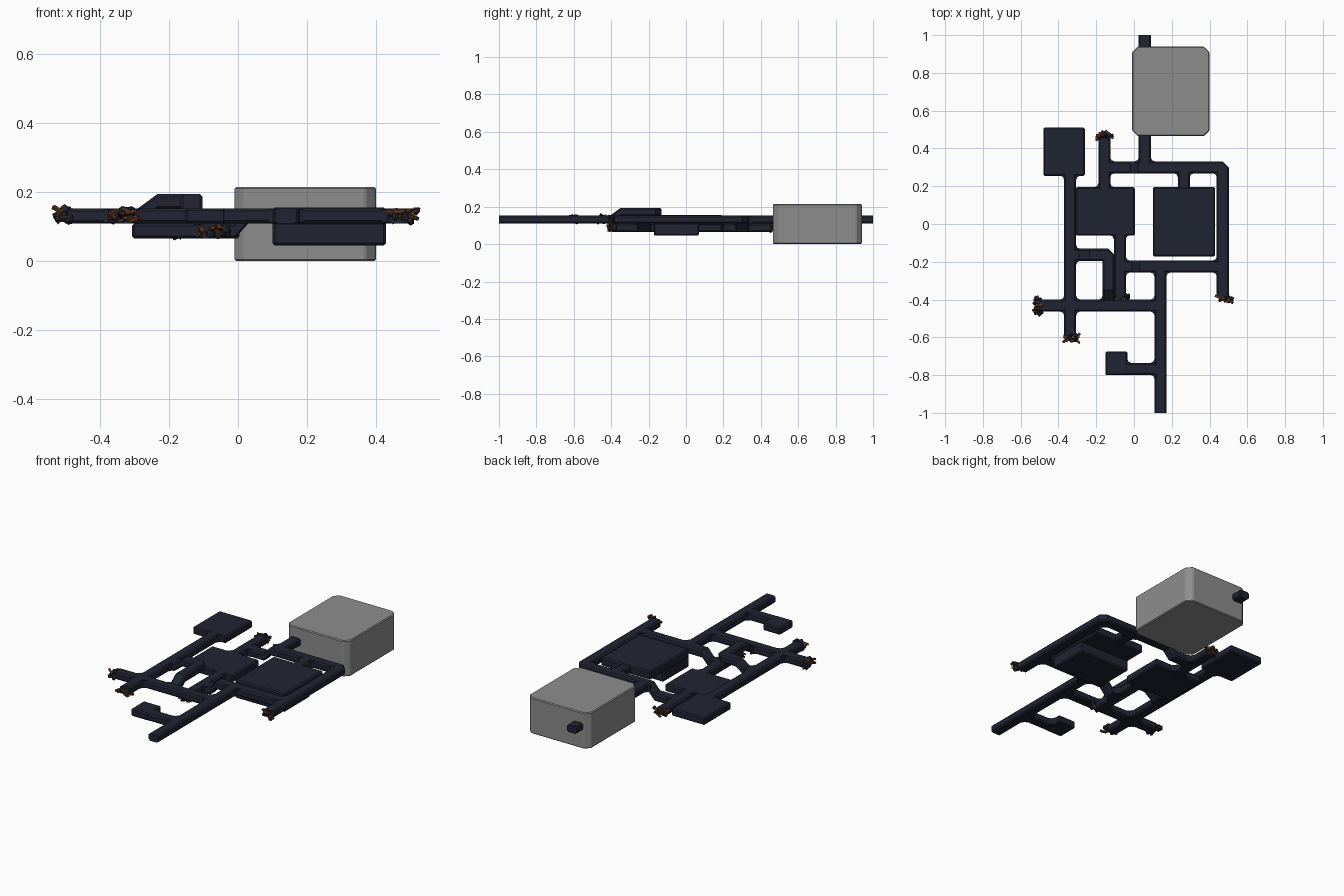
import bpy, bmesh, math, random
from mathutils import Vector, Matrix, Euler

if "Cube" in bpy.data.objects:
    bpy.data.objects.remove(bpy.data.objects["Cube"])

random.seed(4)
W, H, C = 0.032, 0.022, 0.008          # tunnel half width, half height, chamfer
UP, LOW, HIGH = 0.131, 0.087, 0.172    # centre heights of the three levels


def material(name, rgb):
    m = bpy.data.materials.new(name)
    m.diffuse_color = (*rgb, 1)
    m.use_nodes = True
    m.node_tree.nodes["Principled BSDF"].inputs["Base Color"].default_value = m.diffuse_color
    return m


NAVY = material("dark_stone", (0.015, 0.017, 0.032))
BROWN = material("brown_timber", (0.10, 0.035, 0.012))
GREY = material("grey", (0.27, 0.27, 0.27))


def finish(bm, name, mat, bevel=0):
    bmesh.ops.recalc_face_normals(bm, faces=bm.faces)
    me = bpy.data.meshes.new(name)
    bm.to_mesh(me)
    bm.free()
    ob = bpy.data.objects.new(name, me)
    bpy.context.collection.objects.link(ob)
    me.materials.append(mat)
    if bevel:
        b = ob.modifiers.new("bevel", 'BEVEL')
        b.width, b.segments = bevel, 1
    return ob


def add_box(bm, x0, x1, y0, y1, z0, z1):
    m = Matrix.Translation(((x0 + x1) / 2, (y0 + y1) / 2, (z0 + z1) / 2))
    m = m @ Matrix.Diagonal((x1 - x0, y1 - y0, z1 - z0, 1))
    return bmesh.ops.create_cube(bm, size=1, matrix=m)['verts']


def room(name, *size):
    bm = bmesh.new()
    add_box(bm, *size)
    return finish(bm, name, NAVY, 0.007)


def add_prism(bm, pts, z0, z1):
    face = bm.faces.new([bm.verts.new((x, y, z0)) for x, y in pts])
    ext = bmesh.ops.extrude_face_region(bm, geom=[face])['geom']
    for v in ext:
        if isinstance(v, bmesh.types.BMVert):
            v.co.z = z1


def tunnel(name, path):
    """Sweep a chamfered section along a path, keeping the sides upright."""
    pts = [Vector(p) for p in path]
    section = [(W - C, H), (W, H - C), (W, C - H), (W - C, -H),
               (C - W, -H), (-W, C - H), (-W, H - C), (C - W, H)]
    bm, rings = bmesh.new(), []
    for i, p in enumerate(pts):
        d1 = (p - pts[max(i - 1, 0)]).to_2d() if i else (pts[1] - p).to_2d()
        d2 = (pts[i + 1] - p).to_2d() if i < len(pts) - 1 else d1
        d1, d2 = d1.normalized(), d2.normalized()
        d = (d1 + d2).normalized()
        side = Vector((d.y, -d.x, 0)) / d.dot(d1)
        rings.append([bm.verts.new(p + side * s + Vector((0, 0, h))) for s, h in section])
    for a, b in zip(rings, rings[1:]):
        for k in range(8):
            bm.faces.new((a[k], a[(k + 1) % 8], b[(k + 1) % 8], b[k]))
    bm.faces.new(rings[0])
    bm.faces.new(rings[-1])
    return finish(bm, name, NAVY)


# Large block at the entrance
bm = bmesh.new()
vs = add_box(bm, -0.01, 0.40, 0.465, 0.94, 0, 0.215)
upright = [e for e in bm.edges if abs(e.verts[0].co.z - e.verts[1].co.z) > 0.1]
bmesh.ops.bevel(bm, geom=upright, offset=0.03, segments=1, affect='EDGES')
finish(bm, "entrance_block", GREY, 0.005)

# Upper level corridors
tunnel("north_entry", [(0.057, 1, UP), (0.057, 0.30, UP)])
tunnel("ring_corridor", [(-0.157, 0.30, LOW), (-0.02, 0.30, LOW), (0.02, 0.30, UP),
                         (0.455, 0.30, UP), (0.47, 0.285, UP), (0.47, -0.385, UP)])
tunnel("middle_corridor", [(-0.075, -0.225, LOW), (-0.01, -0.225, LOW),
                           (0.03, -0.225, UP), (0.47, -0.225, UP)])
tunnel("south_corridor", [(0.14, -0.225, UP), (0.14, -1, UP)])
tunnel("west_corridor", [(-0.338, 0.30, UP), (-0.338, -0.59, UP)])
tunnel("cross_corridor", [(-0.495, -0.432, UP), (0.14, -0.432, UP)])
tunnel("side_passage", [(0.14, -0.767, UP), (-0.09, -0.767, UP)])
tunnel("east_room_link", [(0.264, 0.30, UP), (0.264, 0.15, UP)])

# Raised bridge with ramps
tunnel("raised_bridge", [(-0.338, -0.163, UP), (-0.29, -0.163, UP), (-0.235, -0.163, HIGH),
                         (-0.148, -0.163, HIGH), (-0.135, -0.176, HIGH),
                         (-0.135, -0.35, HIGH), (-0.135, -0.405, UP), (-0.135, -0.432, UP)])

# Lower level corridors
tunnel("lower_north_corridor", [(-0.157, 0.455, LOW), (-0.157, 0.15, LOW)])
tunnel("lower_south_corridor", [(-0.075, 0.0, LOW), (-0.075, -0.395, LOW)])

# Rooms
room("northwest_room", -0.48, -0.26, 0.255, 0.51, UP - H, UP + H)
room("west_room", -0.308, 0.005, -0.062, 0.195, LOW - H, LOW + H)
room("small_room", -0.152, -0.035, -0.80, -0.675, UP - H, UP + H)
room("east_room", 0.10, 0.43, -0.172, 0.195, 0.105, UP + H + 0.002)
room("east_room_pit", 0.10, 0.43, -0.172, 0.07, 0.045, 0.115)

# Corner fillets at junctions: centre, level and filled quadrants
QUAD = {"NE": (1, 1), "NW": (-1, 1), "SE": (1, -1), "SW": (-1, -1)}
JUNCTIONS = [
    (0.057, 0.30, UP, "NE NW"), (0.264, 0.30, UP, "SE SW"), (0.47, 0.30, UP, "SW"),
    (0.47, -0.225, UP, "NW SW"), (0.14, -0.225, UP, "SE SW"), (0.14, -0.432, UP, "NW SW"),
    (-0.338, -0.432, UP, "NE NW SE SW"), (-0.338, -0.163, UP, "NE SE"),
    (-0.135, -0.432, UP, "NW NE"), (-0.338, 0.287, UP, "SW SE"),
    (0.14, -0.767, UP, "NW SW"), (-0.067, -0.767, UP, "NE"),
    (-0.157, 0.30, LOW, "NE SE"), (-0.157, 0.163, LOW, "NW NE"),
    (-0.075, -0.028, LOW, "SW SE"), (-0.075, -0.225, LOW, "NE SE")]
bm = bmesh.new()
for x, y, z, quads in JUNCTIONS:
    for q in quads.split():
        sx, sy = QUAD[q]
        inn, mid, out = W - C, W + 0.006, W + 0.02
        add_prism(bm, [(x + sx * a, y + sy * b) for a, b in
                       ((inn, inn), (out, inn), (out, W), (mid, mid), (W, out), (inn, out))],
                  z - H + 0.003, z + H - 0.003)
finish(bm, "junction_fillets", NAVY)

# Collapsed corridor ends: dark rocks and broken timber, spread across the corridor
ENDS = {"east": (0.477, -0.39, UP, 0), "west": (-0.508, -0.435, UP, 1),
        "southwest": (-0.335, -0.602, UP, 0), "north": (-0.157, 0.468, LOW, 0),
        "lower_south": (-0.065, -0.392, LOW, 0)}
for name, (x, y, z, turned) in ENDS.items():
    rocks, timber = bmesh.new(), bmesh.new()
    for i in range(20):
        across, along = random.uniform(-0.04, 0.04), random.uniform(-0.018, 0.018)
        dx, dy = (along, across) if turned else (across, along)
        loc = Matrix.Translation((x + dx, y + dy, z + random.uniform(-0.016, 0.018)))
        if i % 2:
            rot = Euler((random.uniform(-0.5, 0.5), random.uniform(-0.5, 0.5),
                         random.uniform(0, math.pi))).to_matrix().to_4x4()
            bmesh.ops.create_cube(timber, size=1, matrix=loc @ rot
                                  @ Matrix.Diagonal((0.036, 0.012, 0.009, 1)))
        else:
            r = random.uniform(0.009, 0.016)
            made = bmesh.ops.create_icosphere(rocks, subdivisions=1, radius=r, matrix=loc)
            for v in made['verts']:
                v.co += Vector([random.uniform(-0.3, 0.3) * r for _ in range(3)])
    finish(rocks, name + "_rubble", NAVY)
    finish(timber, name + "_timber", BROWN)
